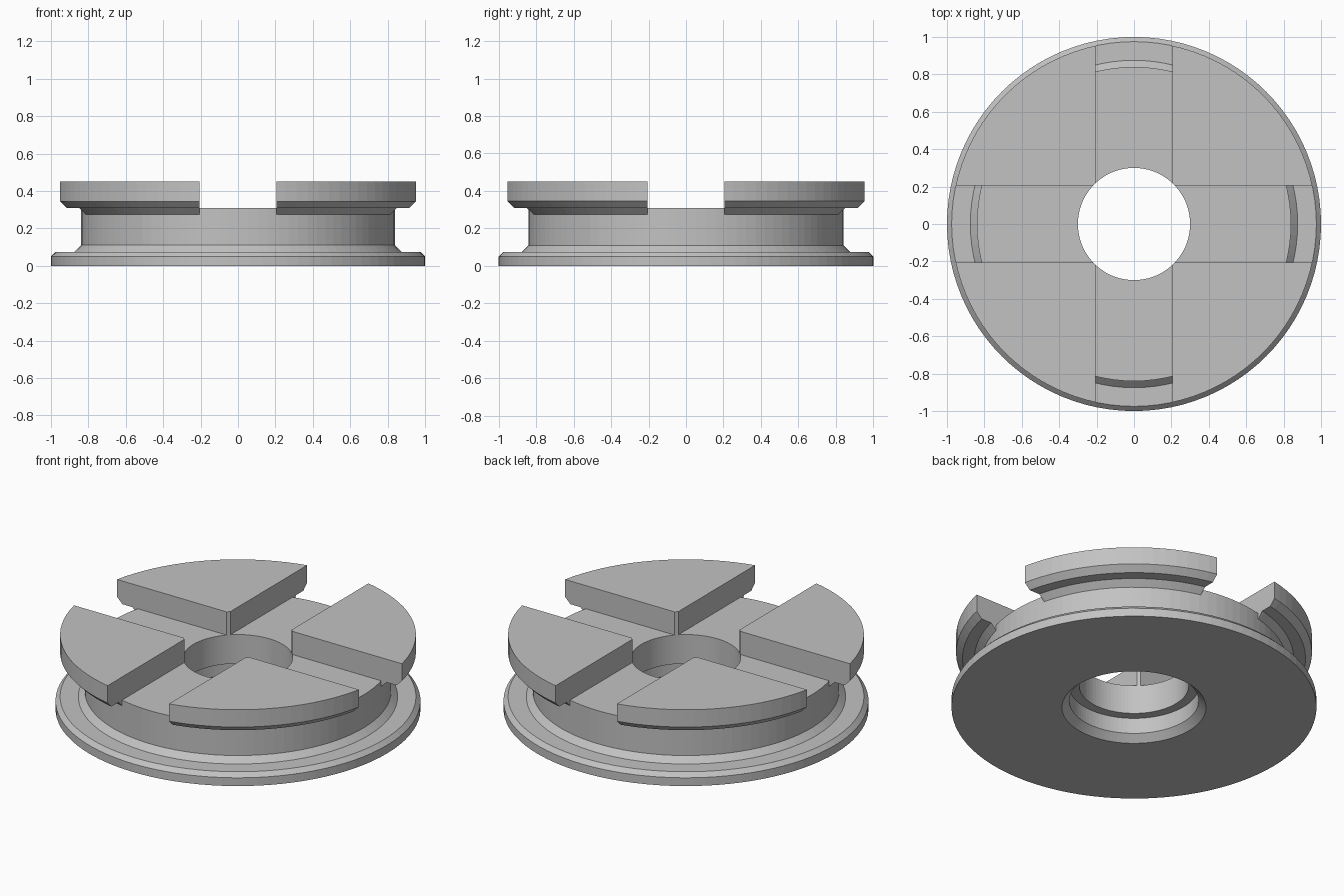
import bpy, bmesh
from math import sin, cos, tau

SEGMENTS = 96
SLOT = 0.205          # half width of the cross slots
FLOOR = 0.31          # height of the slot floor
TOP = 0.45

cube = bpy.data.objects.get("Cube")
if cube:
    bpy.data.objects.remove(cube, do_unlink=True)

grey = bpy.data.materials.new("plain_grey")
grey.use_nodes = True
colour = (0.54, 0.54, 0.54, 1)
grey.diffuse_color = colour
grey.node_tree.nodes["Principled BSDF"].inputs["Base Color"].default_value = colour


def add_object(name, bm):
    bmesh.ops.recalc_face_normals(bm, faces=bm.faces)
    mesh = bpy.data.meshes.new(name)
    bm.to_mesh(mesh)
    bm.free()
    mesh.materials.append(grey)
    obj = bpy.data.objects.new(name, mesh)
    bpy.context.scene.collection.objects.link(obj)
    return obj


def lathe(profile):
    """Closed (radius, height) profile turned around z."""
    bm = bmesh.new()
    rings = []
    for i in range(SEGMENTS):
        a = tau * i / SEGMENTS
        rings.append([bm.verts.new((r * cos(a), r * sin(a), z)) for r, z in profile])
    n = len(profile)
    for i, ring in enumerate(rings):
        after = rings[(i + 1) % SEGMENTS]
        for j in range(n):
            k = (j + 1) % n
            bm.faces.new((ring[j], after[j], after[k], ring[k]))
    return bm


# Flanged hub with a chamfered, stepped bore
add_object("flanged_hub", lathe([
    (0.395, 0), (1, 0), (1, 0.05), (0.975, 0.075), (0.875, 0.075),
    (0.84, 0.11), (0.84, FLOOR), (0.3, FLOOR), (0.3, 0.135),
    (0.355, 0.135), (0.355, 0.04)]))

# Four jaws: one lipped ring, trimmed to a quadrant between the slots
jaw_profile = [
    (0.3, FLOOR), (0.84, FLOOR), (0.84, 0.275), (0.875, FLOOR),
    (0.94, FLOOR), (0.975, 0.345), (0.975, TOP), (0.3, TOP)]
quadrants = {"back_left_jaw": (1, 1), "back_right_jaw": (-1, 1),
             "front_left_jaw": (1, -1), "front_right_jaw": (-1, -1)}
for name, (sx, sy) in quadrants.items():
    bm = lathe(jaw_profile)
    for normal in ((sx, 0, 0), (0, sy, 0)):
        cut = bmesh.ops.bisect_plane(
            bm, geom=bm.verts[:] + bm.edges[:] + bm.faces[:],
            plane_co=[SLOT * c for c in normal], plane_no=normal, clear_inner=True)
        edges = [e for e in cut["geom_cut"] if isinstance(e, bmesh.types.BMEdge)]
        bmesh.ops.holes_fill(bm, edges=edges, sides=0)
    add_object(name, bm)
